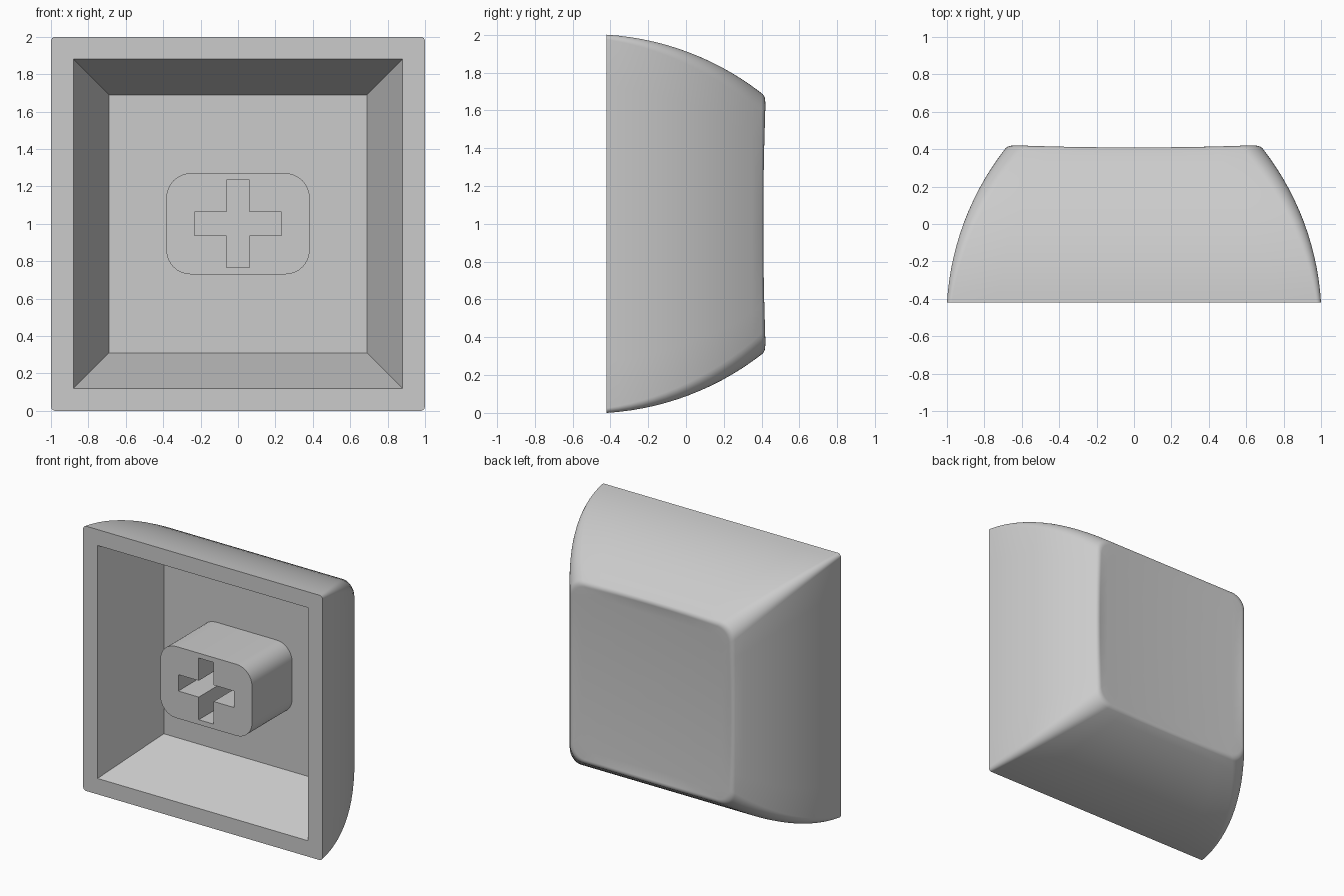
import bpy, bmesh
from math import sin, cos, pi, asin, radians

old = bpy.data.objects.get("Cube")
if old:
    bpy.data.objects.remove(old, do_unlink=True)

grey = bpy.data.materials.new("light grey plastic")
grey.use_nodes = True
colour = (0.6, 0.6, 0.6, 1)
grey.diffuse_color = colour
grey.node_tree.nodes["Principled BSDF"].inputs["Base Color"].default_value = colour

CENTRE = 1.0      # height of the cap's axis
FRONT, CEILING = -0.42, 0.10


def rounded_rect(hx, hz, r, corner=8, straight=8):
    """Outline of a rounded rectangle, with extra points on its straight sides."""
    pts = []
    for i, (sx, sz) in enumerate([(1, 1), (-1, 1), (-1, -1), (1, -1)]):
        for k in range(corner + 1):
            a = (i + k / corner) * pi / 2
            pts.append((sx * (hx - r) + r * cos(a), sz * (hz - r) + r * sin(a)))
    out = []
    for i, p in enumerate(pts):
        out.append(p)
        if i % (corner + 1) == corner:
            q = pts[(i + 1) % len(pts)]
            out += [(p[0] + (q[0] - p[0]) * k / straight,
                     p[1] + (q[1] - p[1]) * k / straight) for k in range(1, straight)]
    return out


def finish(bm, name):
    bmesh.ops.remove_doubles(bm, verts=bm.verts, dist=1e-5)
    bmesh.ops.recalc_face_normals(bm, faces=bm.faces)
    mesh = bpy.data.meshes.new(name)
    bm.to_mesh(mesh)
    bm.free()
    mesh.materials.append(grey)
    ob = bpy.data.objects.new(name, mesh)
    bpy.context.collection.objects.link(ob)
    bpy.ops.object.select_all(action='DESELECT')
    ob.select_set(True)
    bpy.context.view_layer.objects.active = ob
    bpy.ops.object.shade_smooth_by_angle(angle=radians(30))
    return ob


def arc(y, h, radius, a0, a1, steps):
    """Profile points (depth, half width) along an arc between two slopes."""
    angles = [a0 + (a1 - a0) * k / steps for k in range(steps + 1)]
    return [(y + radius * (sin(a) - sin(a0)), h - radius * (cos(a0) - cos(a)))
            for a in angles]


# Cap shell: each ring is (depth, half width, corner radius, dish weight)
start = radians(3.5)
end = asin(sin(start) + 0.82 / 1.484)
side = arc(FRONT, 1.0, 1.484, start, end, 14)
edge = arc(*side[-1], 0.05, end, pi / 2, 6)
rings = [(CEILING, 0.69, 0, 0), (FRONT, 0.88, 0, 0)]
rings += [(y, h, 0.025 + 0.085 * i / 14, 0) for i, (y, h) in enumerate(side)]
rings += [(y, h, 0.11 - 0.01 * i / 6, i / 6) for i, (y, h) in enumerate(edge) if i]
top_y, top_h = edge[-1]
rings += [(top_y, top_h * k / 10, 0.1 * k / 10, 1) for k in range(9, 0, -1)]

bm = bmesh.new()
loops = []
for y, h, r, dish in rings:
    loops.append([bm.verts.new((x, y - dish * (0.77 - x * x - z * z) / 28, z + CENTRE))
                  for x, z in rounded_rect(h, h, r)])
for a, b in zip(loops, loops[1:]):
    n = len(a)
    for i in range(n):
        j = (i + 1) % n
        bm.faces.new((a[i], a[j], b[j], b[i]))
bm.faces.new(loops[0])
bm.faces.new(loops[-1])
finish(bm, "cap_shell")

# Mounting stem with a cross-shaped socket
w, l = 0.062, 0.233
quarter = [(l, w), (w, w), (w, l)]
cross = []
for i in range(4):
    for x, z in quarter:
        for _ in range(i):
            x, z = -z, x
        cross.append((x, z))

bm = bmesh.new()
for outline in (rounded_rect(0.383, 0.27, 0.13, straight=1), cross):
    vs = [bm.verts.new((x, FRONT + 0.04, z + CENTRE)) for x, z in outline]
    for i, v in enumerate(vs):
        bm.edges.new((v, vs[(i + 1) % len(vs)]))
bmesh.ops.triangle_fill(bm, edges=bm.edges[:], use_beauty=True)
walls = [e for e in bm.edges if e.is_boundary]
new = bmesh.ops.extrude_edge_only(bm, edges=walls)["geom"]
for v in new:
    if isinstance(v, bmesh.types.BMVert):
        v.co.y = CEILING
finish(bm, "stem")
